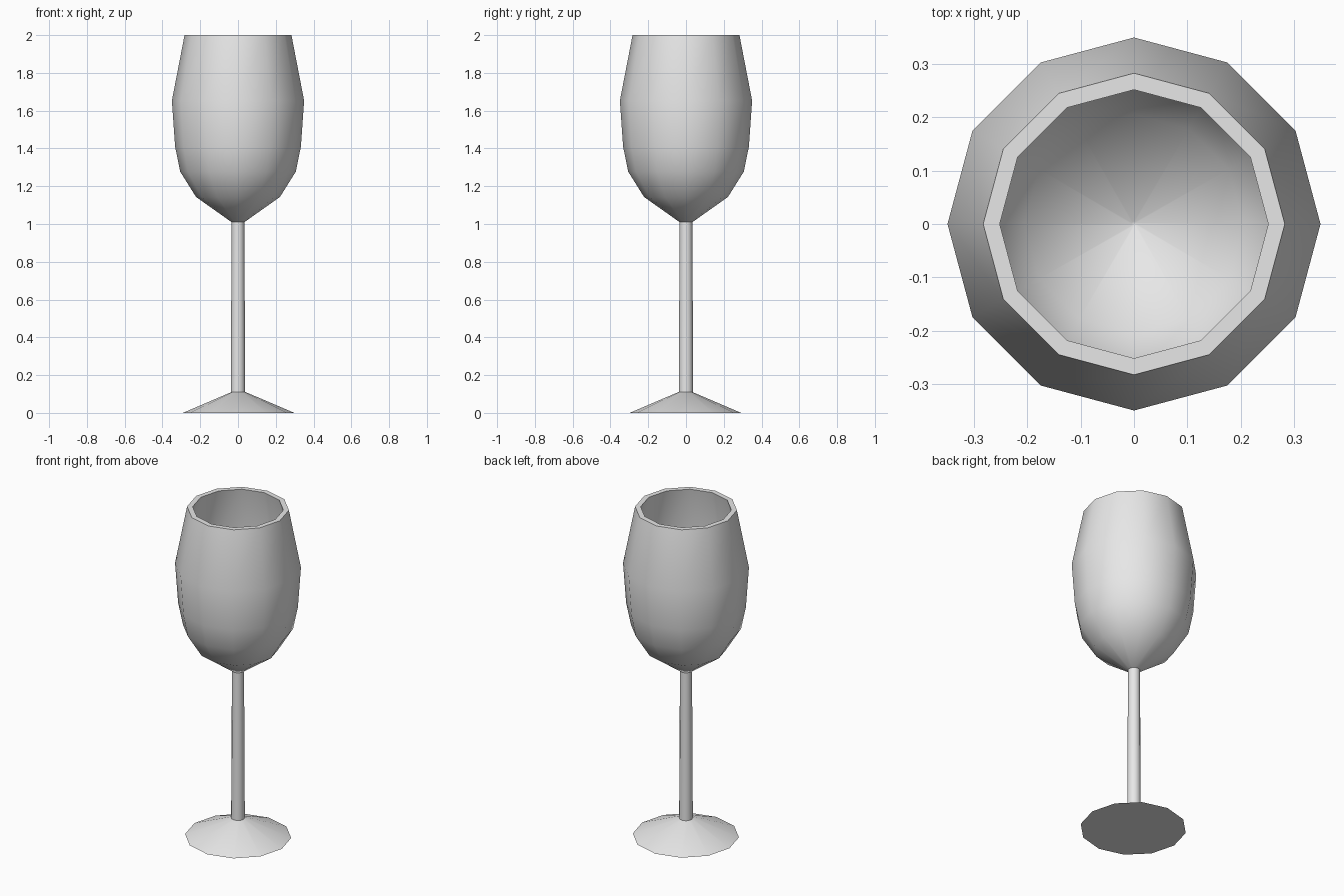
import bpy
import bmesh
from math import cos, sin, pi, radians

cube = bpy.data.objects.get("Cube")
if cube:
    bpy.data.objects.remove(cube, do_unlink=True)

SIDES = 12

# Single pale grey material
GREY = (0.8, 0.8, 0.8, 1.0)
glass = bpy.data.materials.new("pale_grey")
glass.use_nodes = True
glass.diffuse_color = GREY
glass.node_tree.nodes["Principled BSDF"].inputs["Base Color"].default_value = GREY


def lathe(name, profile, centre=(0, 0)):
    """Revolve an (r, z) profile into a capped low-poly solid."""
    bm = bmesh.new()
    rings = []
    for r, z in profile:
        rings.append([bm.verts.new((centre[0] + r * cos(2 * pi * i / SIDES),
                                    centre[1] + r * sin(2 * pi * i / SIDES), z))
                      for i in range(SIDES)])
    for low, high in zip(rings, rings[1:]):
        for i in range(SIDES):
            j = (i + 1) % SIDES
            bm.faces.new((low[i], low[j], high[j], high[i]))
    bm.faces.new(rings[0][::-1])
    bm.faces.new(rings[-1])
    bmesh.ops.recalc_face_normals(bm, faces=bm.faces)
    mesh = bpy.data.meshes.new(name)
    bm.to_mesh(mesh)
    bm.free()
    mesh.materials.append(glass)
    obj = bpy.data.objects.new(name, mesh)
    bpy.context.collection.objects.link(obj)
    bpy.ops.object.select_all(action='DESELECT')
    obj.select_set(True)
    bpy.context.view_layer.objects.active = obj
    bpy.ops.object.shade_smooth_by_angle(angle=radians(40))
    return obj


# Bowl: outer wall up to the rim, then back down the inside
outer = [(0.034, 1.01), (0.222, 1.143), (0.306, 1.277), (0.333, 1.41),
         (0.35, 1.653), (0.283, 2.0)]
inner = [(0.252, 2.0), (0.318, 1.653), (0.302, 1.416), (0.278, 1.292),
         (0.206, 1.169), (0.005, 1.03)]
lathe("bowl", outer + inner)

# Stem: slim, slightly wider towards the foot
lathe("stem", [(0.038, 0.1), (0.037, 0.34), (0.034, 0.94), (0.034, 1.012)])

# Foot: shallow cone with a flat underside
lathe("foot", [(0.295, 0.0), (0.038, 0.11)], centre=(0.003, -0.003))
